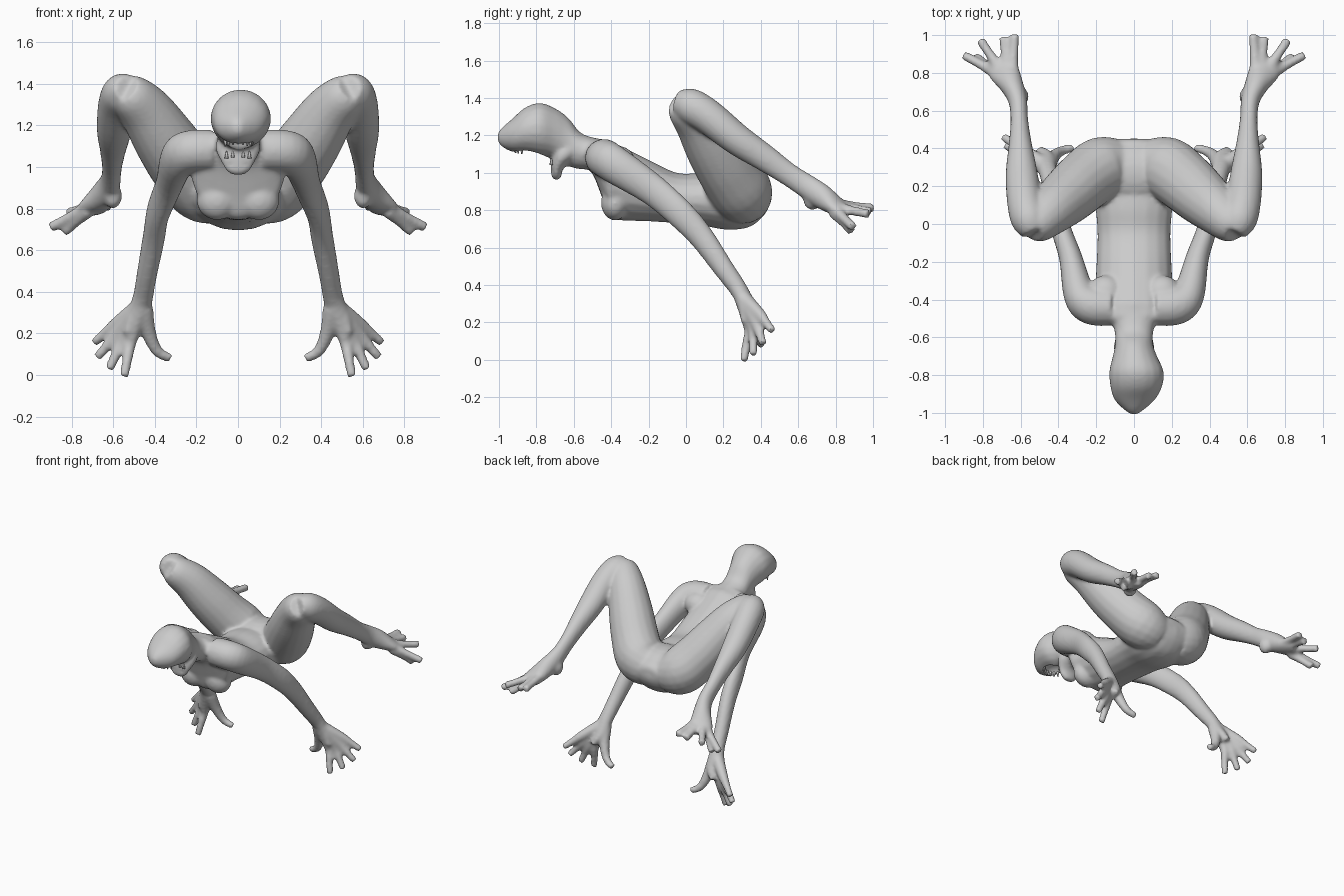
import bpy, bmesh, math
from mathutils import Vector, Matrix

skin = bpy.data.materials.new("pale_grey_skin")
skin.diffuse_color = (0.6, 0.6, 0.6, 1)
Z = Vector((0, 0, 1))


def curve_points(pts, steps=4):
    """Smooth interpolation through (x, y, z, vertical radius, side radius)."""
    p = [pts[0]] + list(pts) + [pts[-1]]
    out = []
    for i in range(1, len(p) - 2):
        for s in range(steps):
            t = s / steps
            out.append([0.5 * (2 * b + (c - a) * t + (2 * a - 5 * b + 4 * c - d) * t * t
                               + (3 * b - a - 3 * c + d) * t ** 3)
                        for a, b, c, d in zip(*p[i - 1:i + 3])])
    return out + [list(pts[-1])]


def tube(bm, pts, flip=1, sides=18, axis=None):
    """Closed loft of elliptical rings along a path; flip=-1 mirrors it."""
    pts = [q if len(q) == 5 else (*q, q[3]) for q in pts]
    pts = curve_points(pts)
    cen = [Vector(q[:3]) for q in pts]
    rings = []
    for i, q in enumerate(pts):
        d = axis or (cen[min(i + 1, len(cen) - 1)] - cen[max(i - 1, 0)]).normalized()
        up = (Z - d * d.z).normalized()
        side = d.cross(up)
        ring = []
        for k in range(sides):
            a = 2 * math.pi * k / sides
            v = cen[i] + up * q[3] * math.cos(a) + side * q[4] * math.sin(a)
            ring.append(bm.verts.new((v.x * flip, v.y, v.z)))
        rings.append(ring)
    faces = [bm.faces.new(rings[0]), bm.faces.new(rings[-1][::-1])]
    for r, s in zip(rings, rings[1:]):
        for k in range(sides):
            n = (k + 1) % sides
            faces.append(bm.faces.new((r[k], s[k], s[n], r[n])))
    bmesh.ops.recalc_face_normals(bm, faces=faces)


def ball(bm, c, r):
    m = Matrix.Translation(c) @ Matrix.Diagonal((*r, 1))
    bmesh.ops.create_uvsphere(bm, u_segments=20, v_segments=12, radius=1, matrix=m)


def finish(name, bm):
    me = bpy.data.meshes.new(name)
    bm.to_mesh(me)
    bm.free()
    me.materials.append(skin)
    me.polygons.foreach_set("use_smooth", [True] * len(me.polygons))
    ob = bpy.data.objects.new(name, me)
    bpy.context.collection.objects.link(ob)
    return ob


body = bmesh.new()
BACK = Vector((0, 1, 0))

# Torso, from neck base to pelvis
tube(body, [(0, -.52, 1.10, .08, .13), (0, -.49, 1.08, .105, .19), (0, -.45, 1.025, .155, .22),
            (0, -.41, .97, .205, .225), (0, -.35, .945, .20, .21), (0, -.2, .905, .165, .20),
            (0, -.05, .865, .135, .195), (0, .08, .858, .14, .205), (0, .22, .84, .145, .22),
            (0, .34, .845, .135, .20), (0, .42, .865, .09, .14), (0, .45, .88, .04, .08)], axis=BACK)
# Broad hips
ball(body, (0, .265, .865), (.28, .19, .155))

# Neck and long skull
tube(body, [(0, -.46, 1.1, .08, .13), (0, -.56, 1.115, .097, .105), (0, -.63, 1.165, .13, .10),
            (.005, -.7, 1.21, .135, .118), (.013, -.78, 1.232, .142, .145),
            (.012, -.86, 1.227, .122, .138), (.004, -.93, 1.20, .088, .108),
            (0, -.985, 1.19, .05, .05), (0, -1.008, 1.19, .02, .015)], axis=BACK)

# Hanging lower jaw
tube(body, [(0, -.61, 1.13, .06, .10), (0, -.66, 1.09, .06, .11),
            (0, -.69, 1.03, .035, .085), (0, -.692, .985, .028, .06), (0, -.69, .962, .015, .03)])

for f in (1, -1):
    # Chest muscles
    ball(body, (f * .10, -.38, .84), (.10, .075, .095))
    # Shoulder blade
    ball(body, (f * .15, -.37, 1.06), (.10, .10, .085))
    # Thigh
    tube(body, [(.07, .31, .86, .14), (.17, .295, .90, .168), (.26, .23, 1.0, .163),
                (.35, .15, 1.13, .152), (.44, .07, 1.265, .13), (.515, .0, 1.345, .105),
                (.545, -.03, 1.375, .078)], f)
    # Lower leg, ankle and foot
    tube(body, [(.53, -.045, 1.375, .065), (.555, .02, 1.358, .095), (.58, .12, 1.30, .093),
                (.595, .27, 1.18, .085), (.602, .42, 1.08, .073, .062), (.607, .55, .99, .062, .047),
                (.615, .65, .925, .065, .05), (.645, .73, .87, .066, .062),
                (.69, .81, .815, .045, .082), (.72, .86, .79, .028, .075)], f)
    # Heel
    ball(body, (f * .602, .675, .86), (.045, .05, .06))
    # Toes
    for base, tip in (((.645, .80, .83), (.63, 1.005, .81)), ((.67, .82, .82), (.692, .99, .79)),
                      ((.71, .82, .81), (.815, .975, .78)), ((.73, .80, .80), (.90, .893, .71)),
                      ((.72, .79, .79), (.835, .885, .687))):
        mid = [(a + b) / 2 for a, b in zip(base, tip)]
        tube(body, [(*base, .036), (*mid, .026), (*tip, .026)], f, 10)
    # Arm and wrist
    tube(body, [(.12, -.44, 1.08, .10), (.23, -.43, 1.075, .102), (.29, -.37, 1.035, .10, .085),
                (.335, -.18, .91, .085, .062), (.385, -.03, .78, .078, .054),
                (.405, .08, .66, .068, .053), (.437, .2, .49, .056, .049),
                (.458, .285, .37, .048, .05), (.485, .335, .27, .04, .065),
                (.515, .355, .20, .03, .065)], f)
    # Fingers fanning from the wrist, and thumb
    wrist = (.465, .30, .335)
    for knuckle, tip in (((.515, .34, .17), (.548, .308, -.008)),
                         ((.55, .358, .18), (.62, .36, .027)),
                         ((.575, .372, .205), (.677, .412, .085)),
                         ((.585, .392, .245), (.693, .462, .155))):
        mid = [(a + b) / 2 for a, b in zip(knuckle, tip)]
        tube(body, [(*wrist, .045), (*knuckle, .034), (*mid, .026), (*tip, .023)], f, 10)
    tube(body, [(.455, .31, .32, .048), (.428, .355, .2, .036), (.388, .385, .115, .028),
                (.325, .405, .08, .023)], f, 10)

body = finish("body", body)

# Hidden cutter for the open mouth
hole = bmesh.new()
ball(hole, (0, -.84, 1.085), (.085, .095, .075))
hole = finish("mouth_cutter", hole)
hole.hide_render = True
hole.hide_viewport = True

# Fuse all limbs into one skin
rm = body.modifiers.new("fuse", 'REMESH')
rm.mode = 'VOXEL'
rm.voxel_size = .011
rm.use_smooth_shade = True
sm = body.modifiers.new("soften", 'SMOOTH')
sm.factor, sm.iterations = .5, 9
bo = body.modifiers.new("mouth", 'BOOLEAN')
bo.object, bo.operation = hole, 'DIFFERENCE'

# Teeth: upper arc pointing down, lower row standing on the jaw
teeth = bmesh.new()


def tooth(x, y, z, length):
    rot = Matrix.Rotation(math.pi, 4, 'X') if length < 0 else Matrix()
    bmesh.ops.create_cone(teeth, cap_ends=True, segments=8, radius1=.010, radius2=.003,
                          depth=abs(length), matrix=Matrix.Translation((x, y, z)) @ rot)


for i in range(7):
    a = math.radians(-60 + 20 * i)
    tooth(.07 * math.sin(a), -.84 - .075 * math.cos(a), 1.127 - .012 * abs(math.sin(a)), -.035)
for x in (-.055, -.025, .025, .055):
    tooth(x, -.72, 1.065 - .1 * abs(x), .035)
finish("teeth", teeth)
